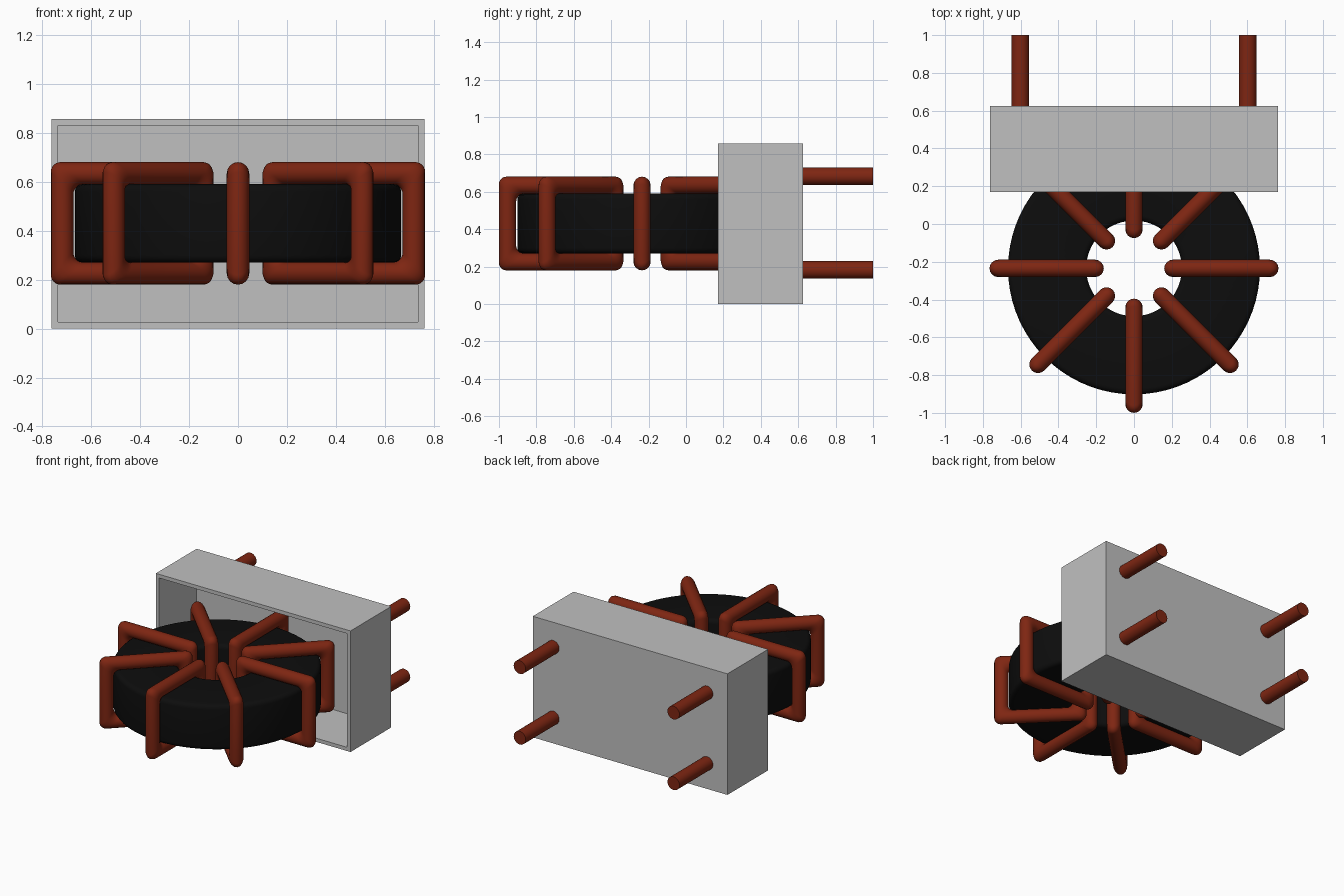
import bpy, bmesh, math
from mathutils import Matrix, Vector

cube = bpy.data.objects.get("Cube")
if cube:
    bpy.data.objects.remove(cube, do_unlink=True)


def material(name, rgb, roughness=0.6):
    m = bpy.data.materials.new(name)
    m.use_nodes = True
    m.diffuse_color = (*rgb, 1)
    bsdf = m.node_tree.nodes["Principled BSDF"]
    bsdf.inputs["Base Color"].default_value = (*rgb, 1)
    bsdf.inputs["Roughness"].default_value = roughness
    return m


COPPER = material("copper red", (0.21, 0.019, 0.006))
BLACK = material("ferrite black", (0.004, 0.004, 0.004))
GREY = material("case grey", (0.53, 0.53, 0.53))

CENTRE = Vector((0, -0.235, 0.43))   # middle of the ring core
WIRE = 0.046                         # wire radius


def finish(name, bm, mat, smooth=True):
    bmesh.ops.recalc_face_normals(bm, faces=bm.faces)
    mesh = bpy.data.meshes.new(name)
    bm.to_mesh(mesh)
    bm.free()
    mesh.materials.append(mat)
    obj = bpy.data.objects.new(name, mesh)
    bpy.context.collection.objects.link(obj)
    if smooth:
        bpy.ops.object.select_all(action='DESELECT')
        obj.select_set(True)
        bpy.context.view_layer.objects.active = obj
        bpy.ops.object.shade_smooth_by_angle(angle=math.radians(40))
    return obj


def rounded_rect(half_w, half_h, radius, steps=6):
    """Closed outline of a rectangle with rounded corners."""
    points = []
    for i, (sx, sy) in enumerate(((1, 1), (-1, 1), (-1, -1), (1, -1))):
        for k in range(steps + 1):
            a = math.pi / 2 * (i + k / steps)
            points.append((sx * (half_w - radius) + radius * math.cos(a),
                           sy * (half_h - radius) + radius * math.sin(a)))
    return points


def bridge_rings(bm, rings):
    """Skin a closed loop of closed rings with quads."""
    n = len(rings[0])
    for i, ring in enumerate(rings):
        following = rings[(i + 1) % len(rings)]
        for j in range(n):
            k = (j + 1) % n
            bm.faces.new((ring[j], ring[k], following[k], following[j]))


# Ring core: rounded rectangular section turned about the vertical axis
bm = bmesh.new()
section = rounded_rect(0.207, 0.16, 0.03, 4)
rings = []
for i in range(72):
    a = math.tau * i / 72
    rings.append([bm.verts.new(CENTRE + Vector(((0.46 + r) * math.cos(a),
                                                (0.46 + r) * math.sin(a), z)))
                  for r, z in section])
bridge_rings(bm, rings)
finish("ring_core", bm, BLACK)

# Eight wire windings: rectangular loops with rounded corners and a round section
for w in range(8):
    bm = bmesh.new()
    turn = Matrix.Translation(CENTRE) @ Matrix.Rotation(w * math.pi / 4, 4, 'Z')
    rings = []
    for i in range(16):
        a = math.tau * i / 16
        grow, side = WIRE * math.cos(a), WIRE * math.sin(a)
        outline = rounded_rect(0.2565 + grow, 0.2045 + grow, 0.04)
        rings.append([bm.verts.new(turn @ Vector((0.4625 + u, side, v)))
                      for u, v in outline])
    bridge_rings(bm, rings)
    finish(f"wire_winding_{w + 1}", bm, COPPER)

# Case: box with an open front, hollowed by an inset and a push inwards
X, Y0, Y1, TOP, WALL = 0.762, 0.17, 0.625, 0.857, 0.037
bm = bmesh.new()
bmesh.ops.create_cube(bm, size=1, matrix=Matrix.Translation((0, (Y0 + Y1) / 2, TOP / 2))
                      @ Matrix.Diagonal((2 * X, Y1 - Y0, TOP, 1)))
front = min(bm.faces, key=lambda f: f.calc_center_median().y)
bmesh.ops.inset_individual(bm, faces=[front], thickness=WALL)
floor = bmesh.ops.extrude_discrete_faces(bm, faces=[front])["faces"]
bmesh.ops.translate(bm, verts=floor[0].verts, vec=(0, Y1 - Y0 - WALL, 0))
finish("case", bm, GREY, smooth=False)

# Four connecting pins on the back of the case
for side, x in (("left", 0.602), ("right", -0.602)):
    for level, z in (("upper", 0.682), ("lower", 0.182)):
        bm = bmesh.new()
        bmesh.ops.create_cone(bm, cap_ends=True, segments=24, radius1=0.047,
                              radius2=0.047, depth=0.39,
                              matrix=Matrix.Translation((x, 0.805, z))
                              @ Matrix.Rotation(math.pi / 2, 4, 'X'))
        finish(f"{level}_{side}_pin", bm, COPPER)
